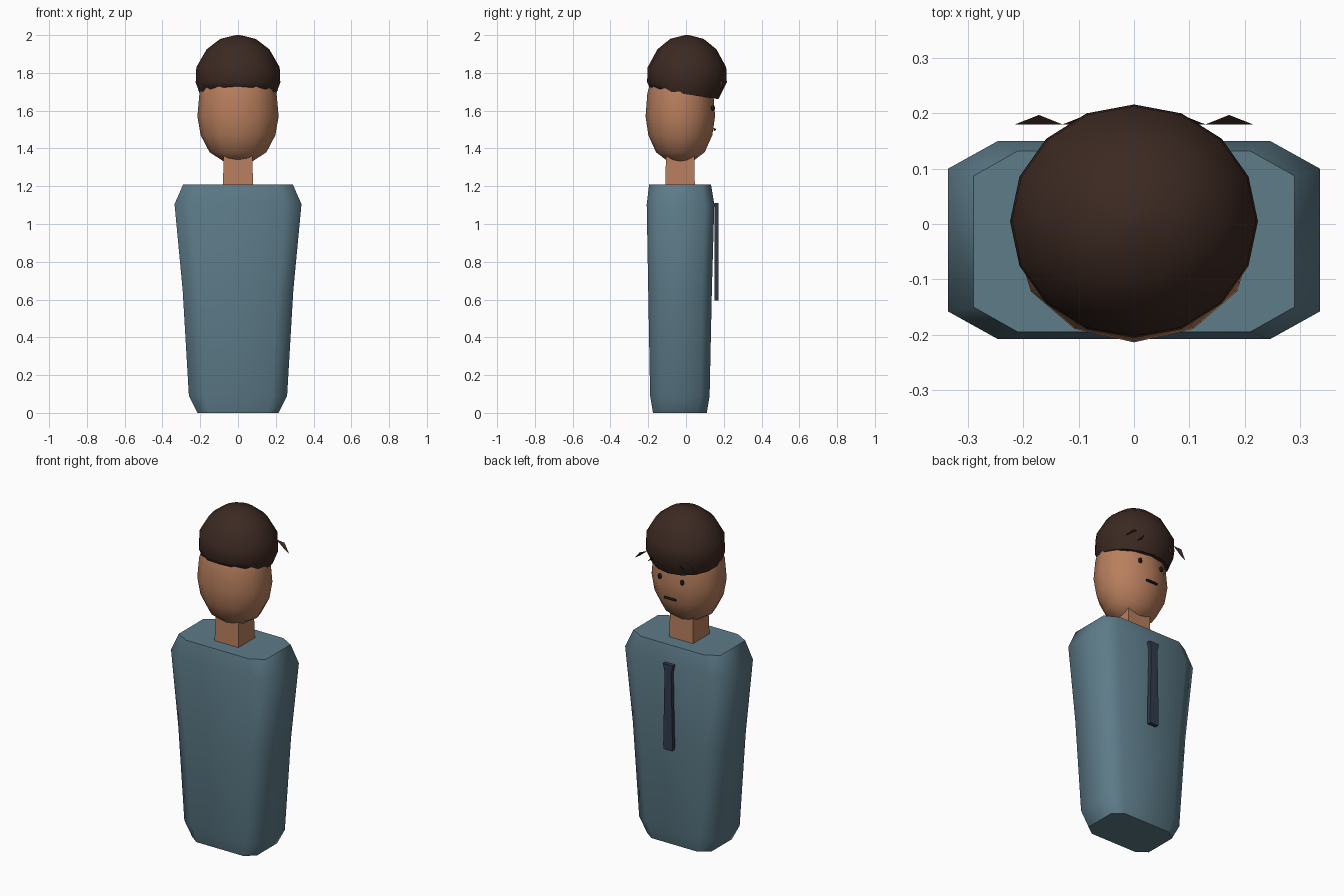
import bpy, bmesh, math

if "Cube" in bpy.data.objects:
    bpy.data.objects.remove(bpy.data.objects["Cube"])


def material(name, rgb):
    m = bpy.data.materials.new(name)
    m.diffuse_color = (*rgb, 1)
    m.use_nodes = True
    m.node_tree.nodes["Principled BSDF"].inputs["Base Color"].default_value = m.diffuse_color
    return m


CLOTH = material("cloth", (0.11, 0.20, 0.25))
SKIN = material("skin", (0.48, 0.21, 0.11))
HAIR = material("hair", (0.045, 0.022, 0.016))
NAVY = material("navy", (0.03, 0.045, 0.075))
BLACK = material("black", (0.008, 0.008, 0.01))


def finish(bm, name, mat, angle=40):
    bmesh.ops.recalc_face_normals(bm, faces=bm.faces)
    me = bpy.data.meshes.new(name)
    bm.to_mesh(me)
    bm.free()
    ob = bpy.data.objects.new(name, me)
    bpy.context.collection.objects.link(ob)
    me.materials.append(mat)
    if angle:
        bpy.ops.object.select_all(action='DESELECT')
        bpy.context.view_layer.objects.active = ob
        ob.select_set(True)
        bpy.ops.object.shade_smooth_by_angle(angle=math.radians(angle))
    return ob


def loft(name, rings, mat, angle=40):
    """Skin a list of equal-length point rings and cap both ends."""
    bm = bmesh.new()
    vs = [[bm.verts.new(p) for p in r] for r in rings]
    n = len(vs[0])
    for a, b in zip(vs, vs[1:]):
        for i in range(n):
            j = (i + 1) % n
            bm.faces.new((a[i], a[j], b[j], b[i]))
    bm.faces.new(vs[0])
    bm.faces.new(vs[-1])
    return finish(bm, name, mat, angle)


def oval(n, rx, ry, cy, zf):
    pts = []
    for i in range(n):
        a = 2 * math.pi * i / n - math.pi / 2
        y = cy + ry * math.sin(a)
        pts.append((rx * math.cos(a), y, zf(y)))
    return pts


def octagon(z, hx, y0, y1, cx, cy):
    return [(hx - cx, y0, z), (hx, y0 + cy, z), (hx, y1 - cy, z), (hx - cx, y1, z),
            (cx - hx, y1, z), (-hx, y1 - cy, z), (-hx, y0 + cy, z), (cx - hx, y0, z)]


def box_ring(z, hx, y0, y1):
    return [(hx, y0, z), (hx, y1, z), (-hx, y1, z), (-hx, y0, z)]


# torso: tapered block with chamfered corners
loft("torso", [octagon(0.0, 0.215, -0.175, 0.11, 0.06, 0.045),
               octagon(0.09, 0.26, -0.19, 0.125, 0.08, 0.05),
               octagon(0.65, 0.293, -0.20, 0.137, 0.085, 0.05),
               octagon(1.105, 0.336, -0.208, 0.15, 0.09, 0.05),
               octagon(1.21, 0.29, -0.195, 0.132, 0.08, 0.045)], CLOTH, 60)

# neck
loft("neck", [box_ring(1.19, 0.08, -0.11, 0.047),
              box_ring(1.40, 0.075, -0.105, 0.043)], SKIN)

# head: twelve-sided egg
head = [(1.32, 0.1), (1.335, 0.38), (1.38, 0.70), (1.47, 0.92), (1.57, 1.0),
        (1.69, 0.95), (1.78, 0.82), (1.85, 0.55), (1.88, 0.2)]
loft("head", [oval(12, 0.215 * r, 0.184 * r, -0.03, lambda y, z=z: z)
              for z, r in head], SKIN, 60)

# hair: sixteen-sided cap with a hem that dips over the face
cap = [(2.0, 0.05), (1.98, 0.42), (1.925, 0.74), (1.83, 0.985), (1.75, 1.0)]
rings = [oval(16, 0.224 * r, 0.211 * r, 0.005, lambda y, z=z: z) for z, r in cap]
rings.append(oval(16, 0.202, 0.18, -0.008, lambda y: 1.687 - 0.15 * y))
loft("hair", rings, HAIR, 60)

# fringe: row of flat pointed locks fanning outwards
for i in range(-2, 3):
    x, s = i * 0.086, (i > 0) - (i < 0)
    bm = bmesh.new()
    v = [bm.verts.new(p) for p in (
        (x - 0.043 * (s or 1), 0.18, 1.765), (x + 0.012 * s, 0.18, 1.72),
        (x, 0.197, 1.75), (x + 0.043 * (s or 1), 0.18, 1.702))]
    for f in ((0, 1, 2), (0, 2, 3), (0, 3, 1), (1, 3, 2)):
        bm.faces.new([v[k] for k in f])
    finish(bm, "fringe_lock", HAIR, 0)


# eyes and mouth
def blob(name, loc, size):
    bm = bmesh.new()
    bmesh.ops.create_uvsphere(bm, u_segments=10, v_segments=8, radius=1)
    bmesh.ops.scale(bm, vec=size, verts=bm.verts)
    bmesh.ops.translate(bm, vec=loc, verts=bm.verts)
    finish(bm, name, BLACK, 60)


for s in (-1, 1):
    blob("eye", (s * 0.075, 0.143, 1.613), (0.012, 0.01, 0.016))
loft("mouth", [[(x, 0.152 + 0.007 * r * math.cos(k * math.pi / 4),
                 1.5 + 0.007 * r * math.sin(k * math.pi / 4)) for k in range(8)]
               for x, r in ((-0.04, 0.5), (-0.036, 1), (0.036, 1), (0.04, 0.5))], BLACK)

# tie: knot tapering in, then widening to the tip
loft("tie", [box_ring(z, w, 0.15, 0.173) for z, w in
             ((0.595, 0.028), (0.62, 0.031), (1.06, 0.022), (1.11, 0.033))], NAVY)
